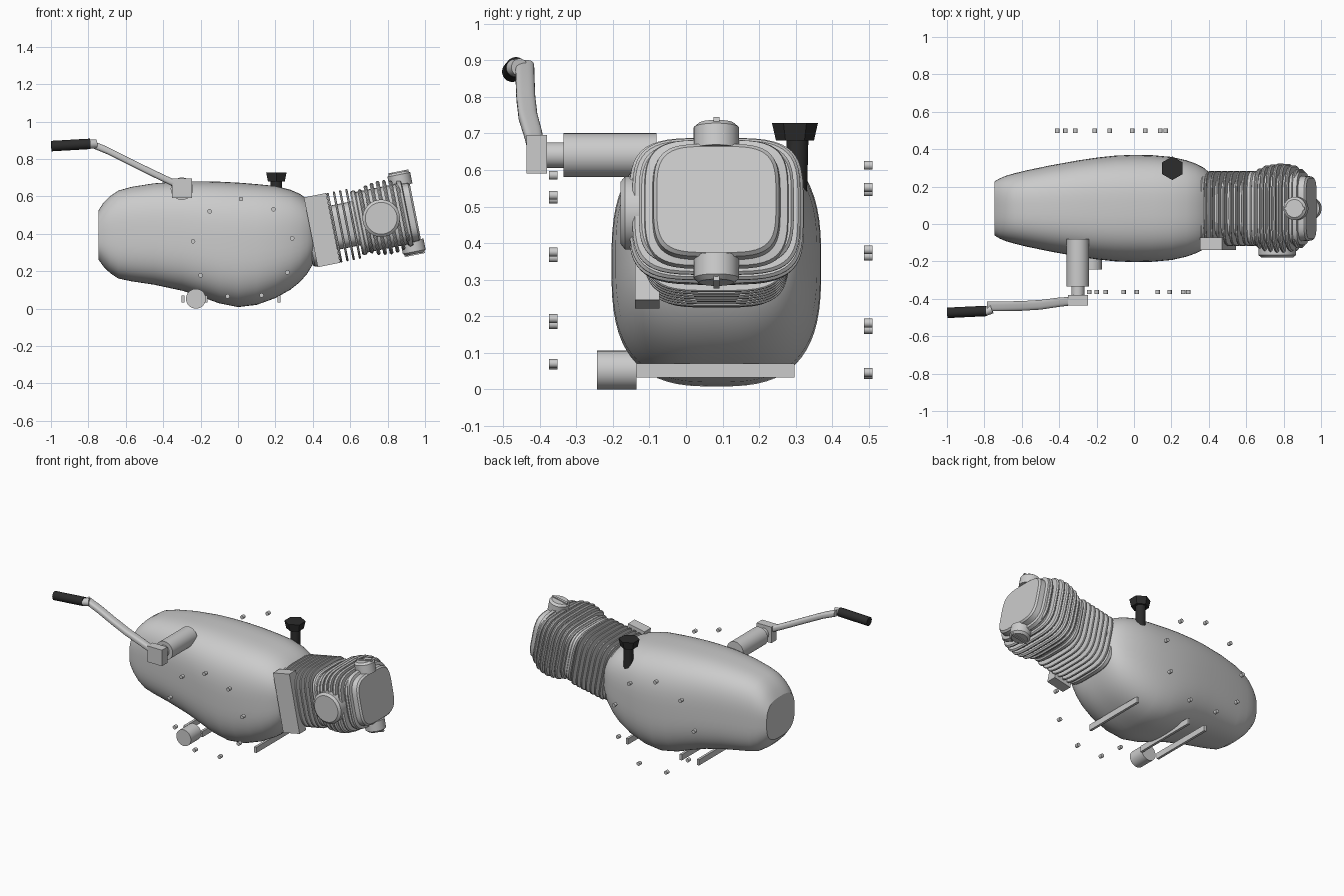
import bpy, bmesh, math
from mathutils import Matrix, Vector

if "Cube" in bpy.data.objects:
    bpy.data.objects.remove(bpy.data.objects["Cube"])

def material(name, v):
    m = bpy.data.materials.new(name)
    m.diffuse_color = (v, v, v, 1)
    m.use_nodes = True
    m.node_tree.nodes["Principled BSDF"].inputs["Base Color"].default_value = m.diffuse_color
    return m

METAL = material("cast metal", 0.6)
BLACK = material("black rubber", 0.025)

# Tilted cylinder frame: local x runs along the cylinder axis
TILT = Matrix.Translation((0.45, 0.083, 0.424)) @ Matrix.Rotation(-math.atan2(0.196, 0.98), 4, 'Y')
IDENT = Matrix.Identity(4)

def finish(name, bm, mat=METAL, frame=IDENT):
    bmesh.ops.recalc_face_normals(bm, faces=bm.faces)
    me = bpy.data.meshes.new(name)
    bm.to_mesh(me)
    bm.free()
    me.materials.append(mat)
    ob = bpy.data.objects.new(name, me)
    ob.matrix_world = frame
    bpy.context.collection.objects.link(ob)
    return ob

def loft(name, stations, power=2.0, seg=48, mat=METAL, frame=IDENT):
    """Superellipse sections along x; station = (x, y centre, half y, z centre, half z)."""
    bm = bmesh.new()
    rings = []
    for x, cy, hy, cz, hz in stations:
        ring = []
        for i in range(seg):
            a = math.tau * (i + 0.5) / seg
            c, s = math.cos(a), math.sin(a)
            ring.append(bm.verts.new((x, cy + hy * math.copysign(abs(c) ** (2 / power), c),
                                      cz + hz * math.copysign(abs(s) ** (2 / power), s))))
        rings.append(ring)
    for a, b in zip(rings, rings[1:]):
        for i in range(seg):
            j = (i + 1) % seg
            bm.faces.new((a[i], a[j], b[j], b[i]))
    bm.faces.new(rings[0])
    bm.faces.new(rings[-1])
    return finish(name, bm, mat, frame)

def plate(name, s, thick, hy, hz, power=4, soft=0.25):
    """Rounded plate across the cylinder axis with softened rim."""
    d = thick / 2
    e = thick * soft
    return loft(name, [(s - d, 0, hy - e, 0, hz - e), (s - d + e, 0, hy, 0, hz),
                       (s + d - e, 0, hy, 0, hz), (s + d, 0, hy - e, 0, hz - e)],
                power, 48, METAL, TILT)

def rod(name, p, q, r, r2=None, seg=32, mat=METAL, frame=IDENT):
    p, q = Vector(p), Vector(q)
    rot = (q - p).to_track_quat('Z', 'Y').to_matrix().to_4x4()
    bm = bmesh.new()
    bmesh.ops.create_cone(bm, cap_ends=True, segments=seg, radius1=r, radius2=r if r2 is None else r2,
                          depth=(q - p).length, matrix=Matrix.Translation((p + q) / 2) @ rot)
    return finish(name, bm, mat, frame)

def box(name, lo, hi, mat=METAL, frame=IDENT):
    lo, hi = Vector(lo), Vector(hi)
    bm = bmesh.new()
    bmesh.ops.create_cube(bm, size=1, matrix=Matrix.Translation((lo + hi) / 2) @ Matrix.Diagonal((*(hi - lo), 1)))
    return finish(name, bm, mat, frame)

# Crankcase: x, half width, bottom, top
case = [(-0.745, 0.145, 0.265, 0.53), (-0.72, 0.160, 0.23, 0.57), (-0.685, 0.175, 0.195, 0.605),
        (-0.64, 0.188, 0.165, 0.635), (-0.57, 0.205, 0.15, 0.655), (-0.45, 0.23, 0.132, 0.674),
        (-0.30, 0.257, 0.10, 0.685), (-0.20, 0.272, 0.068, 0.685), (-0.10, 0.283, 0.032, 0.683),
        (0, 0.287, 0.012, 0.678), (0.10, 0.285, 0.024, 0.67), (0.20, 0.276, 0.06, 0.66),
        (0.28, 0.258, 0.105, 0.64), (0.33, 0.240, 0.145, 0.618), (0.37, 0.220, 0.19, 0.59),
        (0.40, 0.195, 0.24, 0.56), (0.42, 0.165, 0.29, 0.53)]
loft("crankcase", [(x, 0.083, w, (b + t) / 2, (t - b) / 2) for x, w, b, t in case], 2.9, 64)

# Finned cylinder
loft("cylinder_barrel", [(-0.08, 0, 0.15, 0, 0.12), (0.25, 0, 0.15, 0, 0.12)], 4, 48, METAL, TILT)
for i in range(7):
    plate(f"cylinder_fin_{i}", -0.035 + 0.034 * i, 0.012, 0.2, 0.19)
plate("cylinder_base", -0.065, 0.04, 0.19, 0.185)
plate("head_gasket_band", 0.2, 0.03, 0.2, 0.175)

# Finned head, widest in the middle
loft("head_core", [(0.21, 0, 0.195, 0, 0.165), (0.46, 0, 0.19, 0, 0.165)], 4, 48, METAL, TILT)
for i, w in enumerate([0.215, 0.23, 0.236, 0.24, 0.238, 0.23, 0.212]):
    plate(f"head_fin_{i}", 0.238 + 0.034 * i, 0.02, w, w - 0.04, 4, 0.35)
loft("head_cover", [(0.44, 0, 0.2, 0, 0.18), (0.462, 0, 0.195, 0, 0.175), (0.466, 0, 0.175, 0, 0.16),
                    (0.498, 0, 0.172, 0, 0.157), (0.508, 0, 0.163, 0, 0.148)], 4, 48, METAL, TILT)

# Valve caps above and below the head
for label, k in (("upper", 1), ("lower", -1)):
    rod(f"{label}_valve_cap", (0.46, 0, k * 0.15), (0.46, 0, k * 0.21), 0.062, frame=TILT)
    rod(f"{label}_valve_cap_rim", (0.46, 0, k * 0.21), (0.46, 0, k * 0.222), 0.062, 0.048, frame=TILT)
    z = sorted((k * 0.215, k * 0.228))
    box(f"{label}_cap_bar", (0.405, -0.008, z[0]), (0.515, 0.008, z[1]), frame=TILT)

# Side cover on the head and pushrod block on the barrel
rod("head_side_cover", (0.322, -0.18, 0), (0.322, -0.25, 0), 0.1, seg=48, frame=TILT)
rod("head_side_cover_rim", (0.322, -0.25, 0), (0.322, -0.262, 0), 0.1, 0.085, seg=48, frame=TILT)
box("pushrod_block", (-0.062, -0.223, -0.19), (0.059, -0.155, 0.19), frame=TILT)

# Kick lever
rod("kick_shaft_housing", (-0.3, -0.335, 0.645), (-0.3, -0.08, 0.645), 0.06)
rod("kick_shaft", (-0.3, -0.39, 0.645), (-0.3, -0.33, 0.645), 0.035)
box("kick_hub", (-0.353, -0.436, 0.595), (-0.247, -0.38, 0.70))
loft("kick_arm", [(-0.31, -0.41, 0.022, 0.66, 0.02), (-0.4, -0.418, 0.025, 0.702, 0.02),
                  (-0.5, -0.432, 0.026, 0.750, 0.02), (-0.6, -0.438, 0.026, 0.800, 0.02),
                  (-0.7, -0.44, 0.026, 0.850, 0.02), (-0.785, -0.441, 0.026, 0.885, 0.02)], 3, 24)
rod("pedal_joint", (-0.76, -0.455, 0.885), (-0.80, -0.47, 0.883), 0.024)
rod("pedal_rubber", (-0.79, -0.465, 0.885), (-0.998, -0.475, 0.873), 0.028, mat=BLACK)

# Gear shaft and mounting bars under the case
rod("gear_shaft", (-0.225, -0.243, 0.057), (-0.225, -0.135, 0.057), 0.053)
for i, x in enumerate((-0.295, -0.17, 0.22)):
    box(f"mounting_bar_{i}", (x - 0.008, -0.135, 0.037), (x + 0.008, 0.297, 0.075))

# Oil filler
rod("oil_filler_stem", (0.205, 0.3, 0.5), (0.205, 0.305, 0.7), 0.03, mat=BLACK)
rod("oil_filler_cap", (0.205, 0.298, 0.685), (0.205, 0.298, 0.733), 0.052, 0.063, seg=6, mat=BLACK)

# Floating case bolts, the rear ring slightly larger than the front
bolts = [(-0.24, 0.364), (-0.2, 0.182), (-0.152, 0.524), (-0.056, 0.07), (0.016, 0.59),
         (0.126, 0.075), (0.19, 0.535), (0.264, 0.198), (0.29, 0.38)]
for i, (x, z) in enumerate(bolts):
    rod(f"front_bolt_{i}", (x, -0.375, z), (x, -0.352, z), 0.012, seg=12)
    bx, bz = -0.41 + (x + 0.24) * 1.093, 0.045 + (z - 0.07) * 1.1
    rod(f"rear_bolt_{i}", (bx, 0.487, bz), (bx, 0.51, bz), 0.012, seg=12)

# Smooth shading with sharp edges kept
for ob in bpy.context.scene.objects:
    ob.select_set(True)
    bpy.context.view_layer.objects.active = ob
bpy.ops.object.shade_smooth_by_angle(angle=math.radians(32))

# Rest on the ground plane
bpy.context.view_layer.update()
low = min((ob.matrix_world @ Vector(c)).z for ob in bpy.context.scene.objects for c in ob.bound_box)
for ob in bpy.context.scene.objects:
    ob.matrix_world = Matrix.Translation((0, 0, -low)) @ ob.matrix_world
